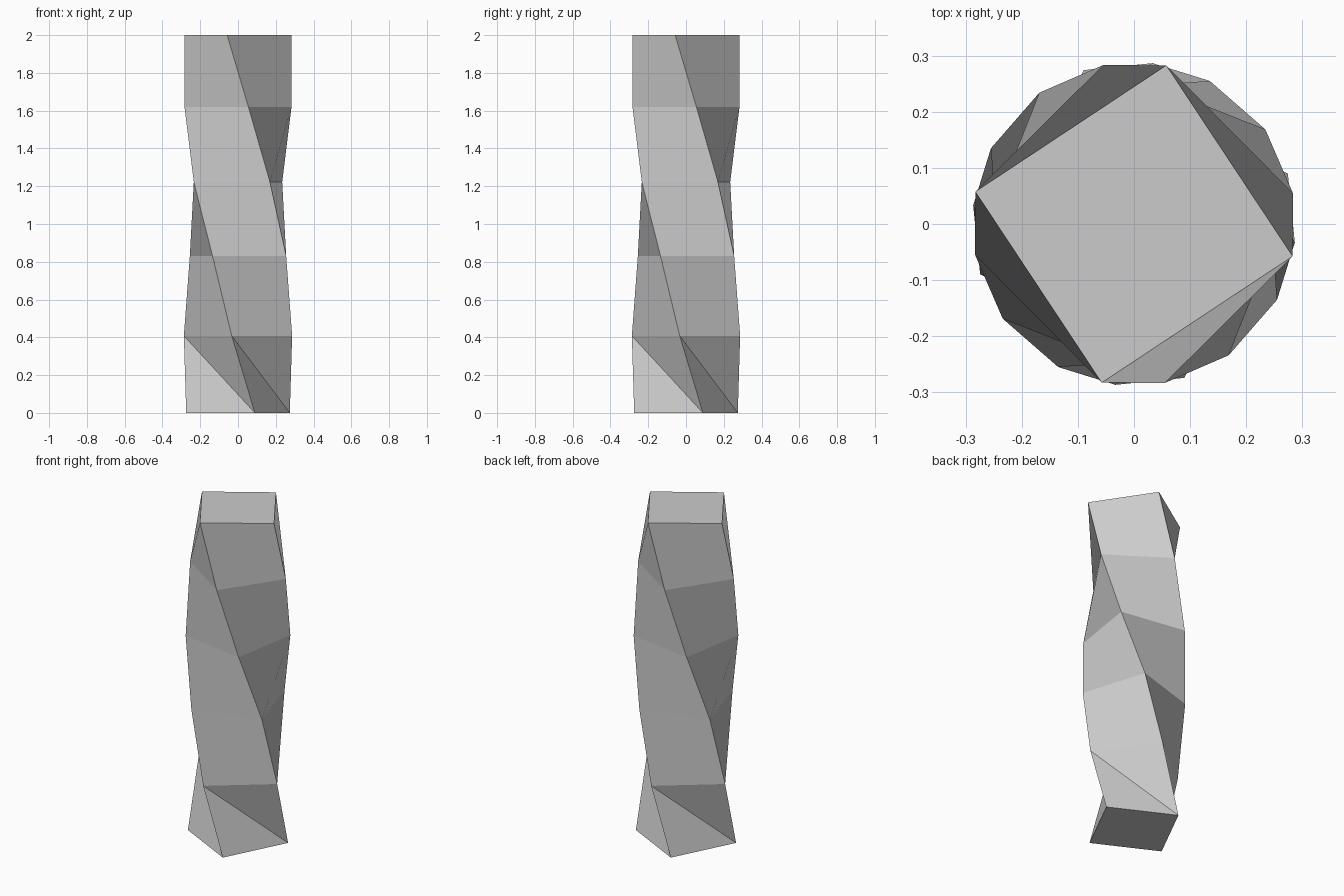
import bpy, bmesh
from math import cos, sin, radians

if "Cube" in bpy.data.objects:
    bpy.data.objects.remove(bpy.data.objects["Cube"])

# Square section twisting clockwise as it rises: (height, corner angle)
RADIUS = 0.2885
RINGS = [(0.0, 18.1), (0.408, -6.6), (0.831, -27.9),
         (1.223, -54.2), (1.62, -79.0), (2.0, -101.5)]

bm = bmesh.new()
rings = []
for z, angle in RINGS:
    rings.append([bm.verts.new((RADIUS * cos(radians(angle + 90 * i)),
                                RADIUS * sin(radians(angle + 90 * i)), z))
                  for i in range(4)])

# Twisted sides: vertex order sets the split diagonal,
# the lowest storey folds inward, the others outward
for level, (low, high) in enumerate(zip(rings, rings[1:])):
    for i in range(4):
        j = (i + 1) % 4
        if level == 0:
            bm.faces.new((low[i], low[j], high[i]))
            bm.faces.new((low[j], high[j], high[i]))
        else:
            bm.faces.new((low[i], low[j], high[j], high[i]))

# End caps
bm.faces.new(rings[0][::-1])
bm.faces.new(rings[-1])

mesh = bpy.data.meshes.new("twisted_column")
bm.to_mesh(mesh)
bm.free()
column = bpy.data.objects.new("twisted_column", mesh)
bpy.context.collection.objects.link(column)
